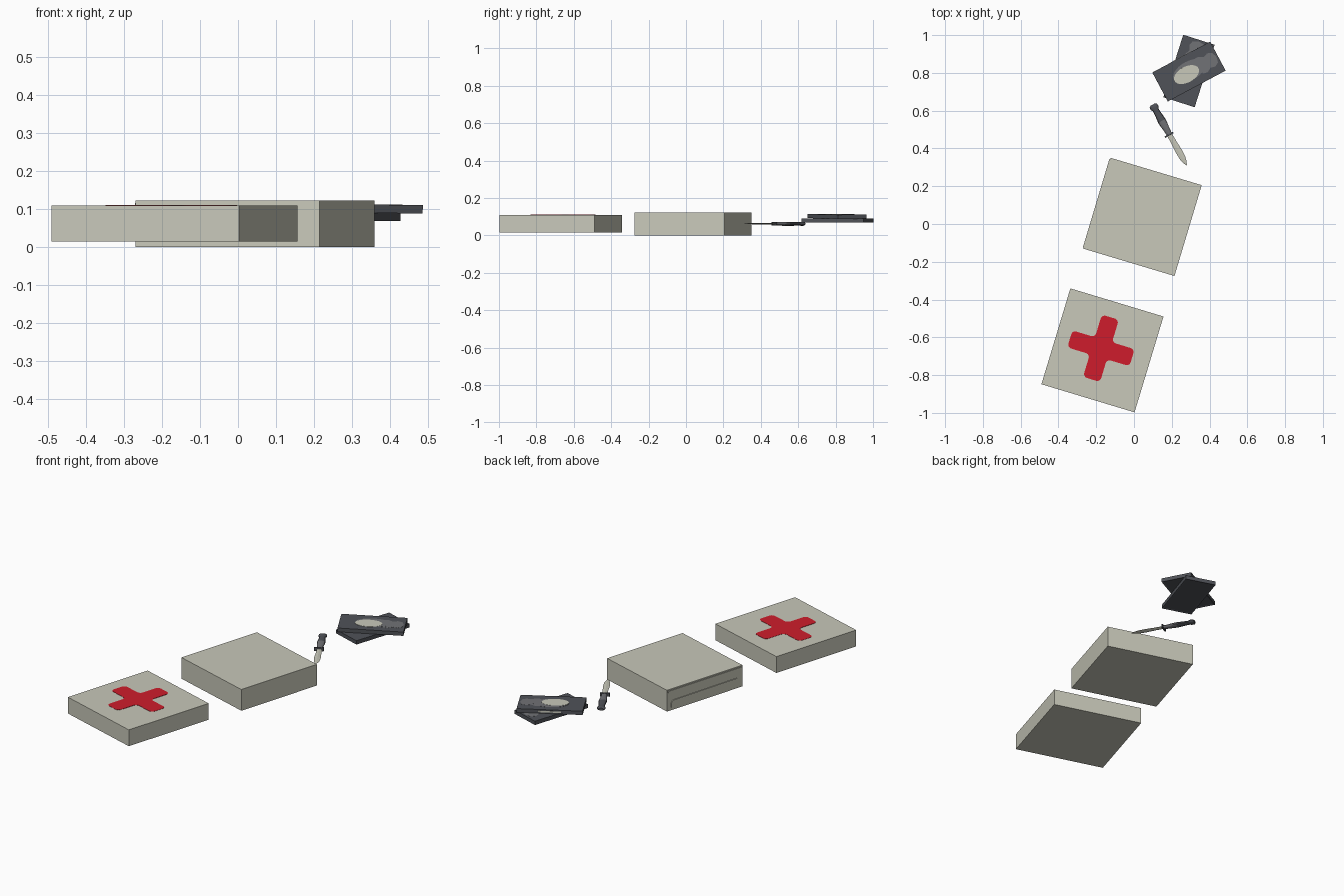
import bpy, bmesh
from math import sin, cos, pi, radians
from mathutils import Matrix, Vector

if "Cube" in bpy.data.objects:
    bpy.data.objects.remove(bpy.data.objects["Cube"])


def material(name, rgb):
    m = bpy.data.materials.new(name)
    m.diffuse_color = (*rgb, 1)
    m.use_nodes = True
    m.node_tree.nodes["Principled BSDF"].inputs["Base Color"].default_value = m.diffuse_color
    return m


CREAM = material("cream", (0.58, 0.58, 0.49))
RED = material("red", (0.62, 0.012, 0.025))
DARK = material("charcoal", (0.08, 0.085, 0.098))
GREY = material("mid_grey", (0.165, 0.168, 0.18))


def frame(x, y, z, angle, tilt=0):
    return (Matrix.Translation((x, y, z)) @ Matrix.Rotation(radians(tilt), 4, 'Y')
            @ Matrix.Rotation(radians(angle), 4, 'Z'))


def finish(bm, name, mats, mat):
    bmesh.ops.recalc_face_normals(bm, faces=bm.faces[:])
    me = bpy.data.meshes.new(name)
    bm.to_mesh(me)
    bm.free()
    for m in mats:
        me.materials.append(m)
    ob = bpy.data.objects.new(name, me)
    bpy.context.collection.objects.link(ob)
    ob.matrix_world = mat
    return ob


def box(name, size, m, mat, inset=0):
    """Box centred on its frame; inset cuts a shallow tray in the underside."""
    bm = bmesh.new()
    bmesh.ops.create_cube(bm, size=1)
    bmesh.ops.scale(bm, vec=size, verts=bm.verts)
    if inset:
        low = [f for f in bm.faces if f.normal.z < -0.5]
        bmesh.ops.inset_region(bm, faces=low, thickness=inset, depth=-0.003)
    return finish(bm, name, [m], mat)


def plate(name, pts, thick, m, mat):
    """Flat outline extruded upwards in its frame."""
    bm = bmesh.new()
    f = bm.faces.new([bm.verts.new((x, y, 0)) for x, y in pts])
    r = bmesh.ops.extrude_face_region(bm, geom=[f])
    vs = [g for g in r["geom"] if isinstance(g, bmesh.types.BMVert)]
    bmesh.ops.translate(bm, vec=(0, 0, thick), verts=vs)
    return finish(bm, name, [m], mat)


def loft(name, stations, mats, mat, rule=lambda s: 0, n=12):
    """Elliptical rings along x: (position, half width, half thickness)."""
    bm = bmesh.new()
    rings = [[bm.verts.new((s, w * cos(2 * pi * i / n), t * sin(2 * pi * i / n)))
              for i in range(n)] for s, w, t in stations]
    for k in range(len(rings) - 1):
        a, b = rings[k], rings[k + 1]
        for i in range(n):
            j = (i + 1) % n
            f = bm.faces.new((a[i], a[j], b[j], b[i]))
            f.material_index = rule((stations[k][0] + stations[k + 1][0]) / 2)
    bm.faces.new(rings[0])
    bm.faces.new(rings[-1])
    return finish(bm, name, mats, mat)


def arc(cx, cy, r, a0, a1, n=5):
    return [(cx + r * cos(radians(a0 + (a1 - a0) * i / n)),
             cy + r * sin(radians(a0 + (a1 - a0) * i / n))) for i in range(n + 1)]


def ellipse(cx, cy, a, b, n=28):
    return [(cx + a * cos(2 * pi * i / n), cy + b * sin(2 * pi * i / n)) for i in range(n)]


# First aid box with a rounded red cross on the lid
box("first_aid_box", (0.515, 0.53, 0.094), CREAM, frame(-0.167, -0.669, 0.062, -16.8))
L, W, R = 0.172, 0.047, 0.022
arm = (arc(L - R, -W + R, R, -90, 0) + arc(L - R, W - R, R, 0, 90)
       + arc(W + R, W + R, R, 270, 180))
cross = []
for k in range(4):
    c, s = round(cos(k * pi / 2)), round(sin(k * pi / 2))
    cross += [(x * c - y * s, x * s + y * c) for x, y in arm]
plate("red_cross", cross, 0.0015, RED, frame(-0.175, -0.658, 0.1088, -16.8))

# Large case, with a lip and a rounded flap on its left side
case = frame(0.045, 0.0375, 0.061, -16.7)
box("large_case", (0.504, 0.502, 0.122), CREAM, case)
box("case_lip", (0.006, 0.49, 0.008), CREAM, case @ Matrix.Translation((-0.253, 0, 0.05)))
flap = ([(-0.215, -0.045), (0.225, -0.045)] + arc(0.205, -0.025, 0.02, 0, 90)
        + [(-0.215, -0.002)])
side = Matrix(((0, 0, -1, -0.252), (1, 0, 0, 0), (0, 1, 0, 0), (0, 0, 0, 1)))
plate("case_flap", flap, 0.004, CREAM, case @ side)

# Knife: lofted handle with pommel, guard and a thin pointed blade
knife = frame(0.106, 0.62, 0.061, -60.8, -0.5)
handle = loft("knife_handle", [
    (-0.014, 0.014, 0.007), (-0.008, 0.022, 0.010), (0.008, 0.023, 0.010),
    (0.018, 0.016, 0.009), (0.045, 0.018, 0.010), (0.085, 0.022, 0.011),
    (0.105, 0.021, 0.011), (0.135, 0.017, 0.010), (0.165, 0.015, 0.009)],
    [DARK, GREY], knife, lambda s: 1 if s > 0.08 else 0)
box("knife_guard", (0.008, 0.05, 0.02), DARK, knife @ Matrix.Translation((0.168, -0.003, 0)))
loft("knife_blade", [(0.168, 0.014, 0.004), (0.22, 0.015, 0.004), (0.27, 0.0175, 0.004),
                     (0.31, 0.016, 0.003), (0.335, 0.010, 0.002), (0.353, 0.002, 0.001)],
     [CREAM], knife, n=4)

# Two crossed flat tins with printed patches on top
wave = [(0.06, -0.045), (0.085, -0.05), (0.11, -0.036), (0.135, -0.042), (0.158, -0.03),
        (0.165, 0), (0.155, 0.03), (0.13, 0.04), (0.105, 0.03), (0.08, 0.046), (0.055, 0.045)]
for tag, f in (("lower", frame(0.291, 0.81, 0.079, 72.3)),
               ("upper", frame(0.291, 0.807, 0.1015, 28.1, 0.8))):
    box(tag + "_tin", (0.347, 0.174, 0.022), DARK, f, inset=0.012)
    top = f @ Matrix.Translation((0, 0, 0.0105))
    plate(tag + "_grey_tip", wave, 0.001, GREY, top)
    if tag == "upper":
        plate("upper_grey_oval", ellipse(0.005, 0.003, 0.095, 0.05), 0.0012, GREY, top)
        plate("upper_cream_oval", ellipse(-0.019, -0.008, 0.072, 0.042), 0.002, CREAM, top)
        # narrow cream strip on the long rear side
        box("upper_side_strip", (0.12, 0.003, 0.008), CREAM,
            f @ Matrix.Translation((0, 0.087, 0)))

# Smooth the rounded handle, keeping its sharp ends
bpy.context.view_layer.objects.active = handle
handle.select_set(True)
bpy.ops.object.shade_smooth_by_angle(angle=radians(35))
